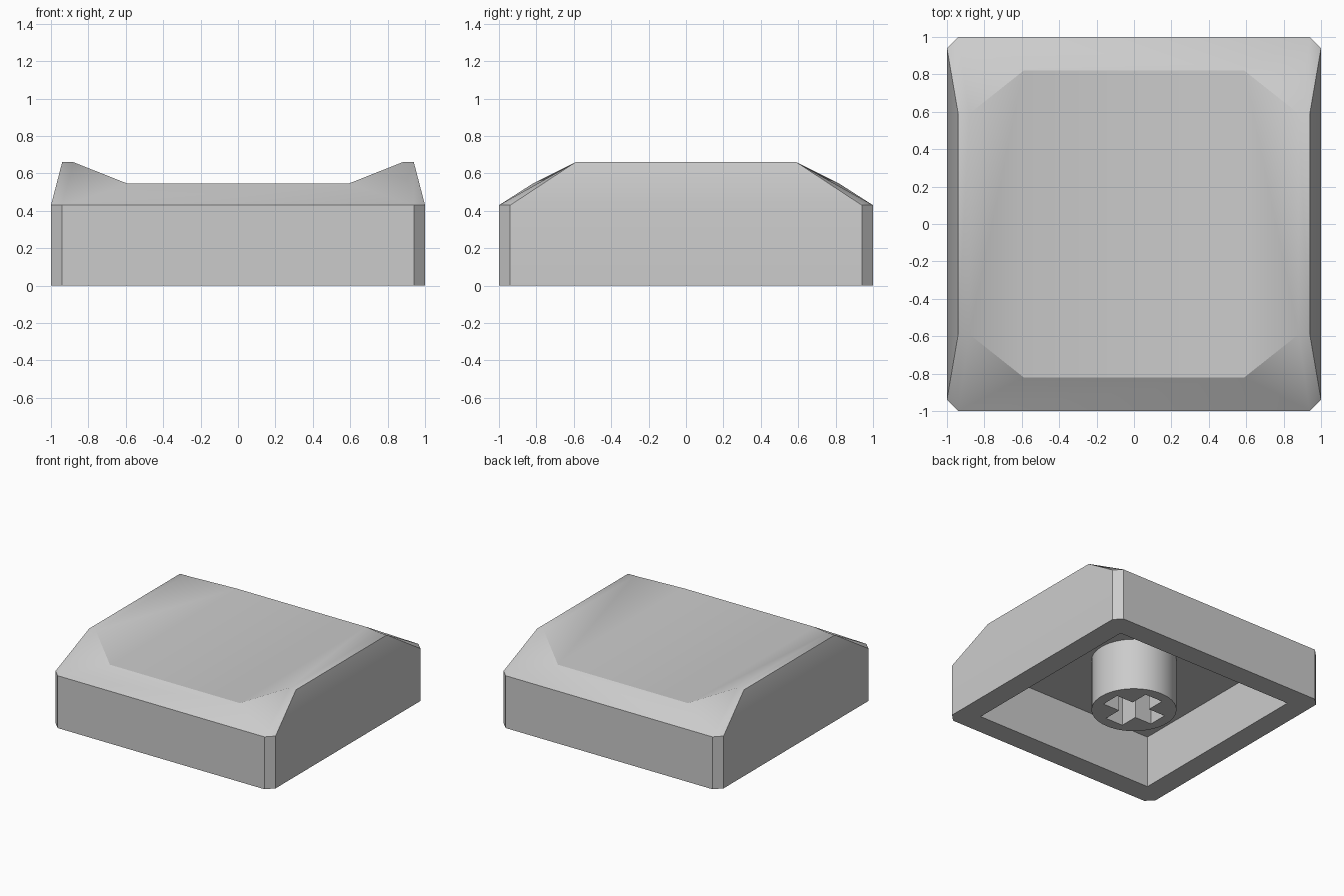
import bpy, bmesh, math

if "Cube" in bpy.data.objects:
    bpy.data.objects.remove(bpy.data.objects["Cube"])

grey = bpy.data.materials.new("light_grey")
grey.diffuse_color = (0.6, 0.6, 0.6, 1)
grey.use_nodes = True
grey.node_tree.nodes["Principled BSDF"].inputs["Base Color"].default_value = grey.diffuse_color


def make_object(name, bm):
    bmesh.ops.recalc_face_normals(bm, faces=bm.faces)
    mesh = bpy.data.meshes.new(name)
    bm.to_mesh(mesh)
    bm.free()
    mesh.materials.append(grey)
    obj = bpy.data.objects.new(name, mesh)
    bpy.context.collection.objects.link(obj)
    return obj


def activate(obj):
    bpy.ops.object.select_all(action='DESELECT')
    obj.select_set(True)
    bpy.context.view_layer.objects.active = obj


def smooth(obj):
    activate(obj)
    bpy.ops.object.shade_smooth_by_angle(angle=math.radians(30))


# Cap shell: named points of one corner, mirrored to all four
H, CEIL = 0.43, 0.43
corner = {
    'a': (1, 0.94, 0), 'b': (0.94, 1, 0),            # outer foot
    'A': (1, 0.94, H), 'B': (0.94, 1, H),            # shoulder
    'C': (0.94, 0.59, 0.66), 'D': (0.88, 0.59, 0.66),  # raised side rim
    'E': (0.59, 0.82, 0.545),                        # dished top
    'i': (0.82, 0.82, 0), 'I': (0.82, 0.82, CEIL),   # cavity
}
bm = bmesh.new()
v = {(k, sx, sy): bm.verts.new((x * sx, y * sy, z))
     for k, (x, y, z) in corner.items() for sx in (1, -1) for sy in (1, -1)}

# Corner chamfers, corner facets and foot corners
for sx in (1, -1):
    for sy in (1, -1):
        for loop in ("abBA", "BED", "BDC", "BCA", "abi"):
            bm.faces.new([v[k, sx, sy] for k in loop])

# Strips joining mirrored corners on the sides, then on front and back
for s in (1, -1):
    for p, q in ("aA", "AC", "CD", "DE", "ai", "iI"):
        bm.faces.new([v[p, s, -1], v[p, s, 1], v[q, s, 1], v[q, s, -1]])
    for p, q in ("bB", "BE", "bi", "iI"):
        bm.faces.new([v[p, -1, s], v[p, 1, s], v[q, 1, s], v[q, -1, s]])

# Flat middle of the top and cavity ceiling
for k in "EI":
    bm.faces.new([v[k, sx, sy] for sx, sy in ((1, 1), (-1, 1), (-1, -1), (1, -1))])
smooth(make_object("cap_shell", bm))

# Round stem under the cap
bm = bmesh.new()
bmesh.ops.create_cone(bm, cap_ends=True, segments=48, radius1=0.32, radius2=0.32, depth=0.47)
bmesh.ops.translate(bm, verts=bm.verts, vec=(0, 0, 0.235))
stem = make_object("stem", bm)

# Cross-shaped socket cut into the stem
L, W = 0.233, 0.08
arm = [(L, -W), (L, W), (W, W)]
cross = []
for n in range(4):
    c, s = round(math.cos(n * math.pi / 2)), round(math.sin(n * math.pi / 2))
    cross += [(x * c - y * s, x * s + y * c) for x, y in arm]
bm = bmesh.new()
base = bm.faces.new([bm.verts.new((x, y, -0.1)) for x, y in cross])
ext = bmesh.ops.extrude_face_region(bm, geom=[base])
bmesh.ops.translate(bm, vec=(0, 0, 0.55),
                    verts=[g for g in ext['geom'] if isinstance(g, bmesh.types.BMVert)])
if base.is_valid and len([f for f in bm.faces if len(f.verts) == 12]) < 2:
    bm.faces.new([bm.verts[i] for i in range(12)])
cutter = make_object("socket_cutter", bm)
cutter.hide_render = True

cut = stem.modifiers.new("socket", 'BOOLEAN')
cut.operation = 'DIFFERENCE'
cut.solver = 'EXACT'
cut.object = cutter
activate(stem)
bpy.ops.object.modifier_apply(modifier="socket")
bpy.data.objects.remove(cutter)
smooth(stem)
